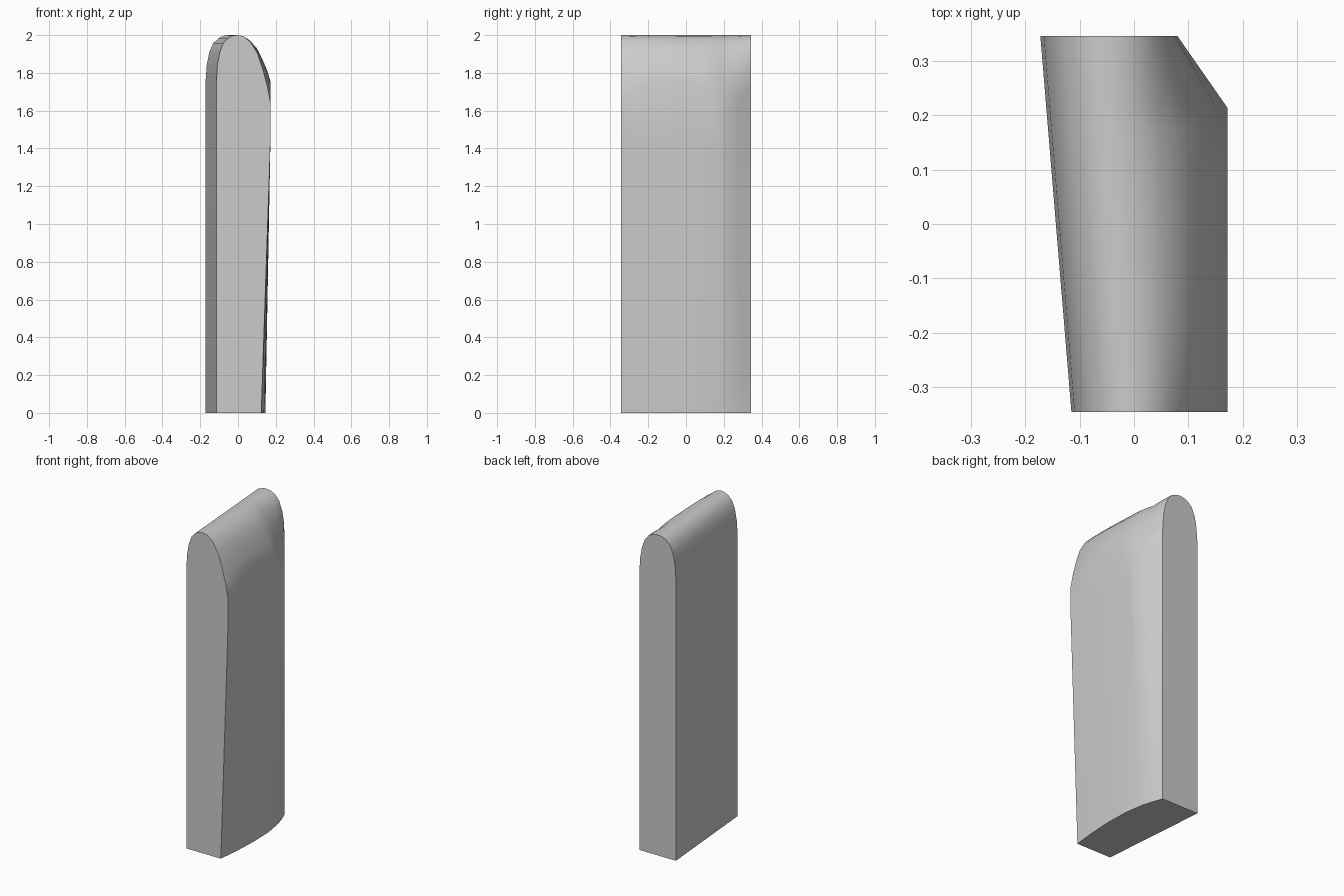
import bpy
import bmesh
from math import radians

cube = bpy.data.objects.get("Cube")
if cube:
    bpy.data.objects.remove(cube, do_unlink=True)

FRONT, BACK, CREASE = -0.345, 0.345, 0.213


def lerp(a, b, t):
    return a + (b - a) * t


def sample(keys, y):
    """Piecewise linear lookup in (y, value) pairs."""
    for (y0, v0), (y1, v1) in zip(keys, keys[1:]):
        if y <= y1:
            return lerp(v0, v1, (y - y0) / (y1 - y0))
    return keys[-1][1]


# Lower edge and shoulder height of the bulging side, from front to back
foot = [(FRONT, .123), (-.2, .138), (-.05, .145), (.1, .141), (CREASE, .123), (.28, .105), (BACK, .08)]
shoulder = [(FRONT, 1.64), (-.3, 1.7), (-.2, 1.745), (-.08, 1.755), (.05, 1.74),
            (.12, 1.715), (.17, 1.67), (CREASE, 1.58), (BACK, 1.74)]
# Rounded crown on the bulging side: (share of the way from shoulder to apex, share of rise)
crown_front = [(.1, .25), (.24, .5), (.4, .73), (.62, .9), (.82, .98)]
crown_back = [(.04, .33), (.13, .58), (.3, .8), (.52, .93), (.77, .985)]
# Rounded crown on the flat side: (share of the half width, height)
crown_flat = [(1, 1.75), (.95, 1.84), (.84, 1.91), (.68, 1.957), (.45, 1.985), (.2, 1.998)]


def section(y):
    """Outline of the slab at depth y, running up the flat side and down the bulging one."""
    t = (y - FRONT) / (BACK - FRONT)
    left, apex = lerp(-.115, -.172, t), lerp(0, -.045, t)
    c = max(0, (y - CREASE) / (BACK - CREASE))
    wide = lerp(.172, .08, c)
    zs = sample(shoulder, y)
    pts = [(left, 0)]
    pts += [(lerp(apex, left, s), z) for s, z in crown_flat]
    pts.append((apex, 2))
    curve = [(lerp(a, p, c), lerp(b, q, c)) for (a, b), (p, q) in zip(crown_front, crown_back)]
    pts += [(lerp(wide, apex, s), lerp(zs, 2, r)) for s, r in reversed(curve)]
    pts += [(wide, zs), (wide, lerp(1.45, 0, c)), (sample(foot, y), 0)]
    return [(x, y, z) for x, z in pts]


# Loft the slab through its sections and cap the ends
depths = sorted({k[0] for k in foot + shoulder})
bm = bmesh.new()
rings = [[bm.verts.new(p) for p in section(y)] for y in depths]
n = len(rings[0])
for a, b in zip(rings, rings[1:]):
    for i in range(n):
        j = (i + 1) % n
        bm.faces.new((a[i], a[j], b[j], b[i]))
bm.faces.new(rings[0])
bm.faces.new(rings[-1])
bmesh.ops.remove_doubles(bm, verts=bm.verts, dist=0.0005)
bmesh.ops.recalc_face_normals(bm, faces=bm.faces)
mesh = bpy.data.meshes.new("rounded_slab")
bm.to_mesh(mesh)
bm.free()

# One plain grey
grey = bpy.data.materials.new("light_grey")
grey.use_nodes = True
colour = (.6, .6, .6, 1)
grey.diffuse_color = colour
grey.node_tree.nodes["Principled BSDF"].inputs["Base Color"].default_value = colour
mesh.materials.append(grey)

slab = bpy.data.objects.new("rounded_slab", mesh)
bpy.context.collection.objects.link(slab)
bpy.context.view_layer.objects.active = slab
slab.select_set(True)
bpy.ops.object.shade_smooth_by_angle(angle=radians(32))
